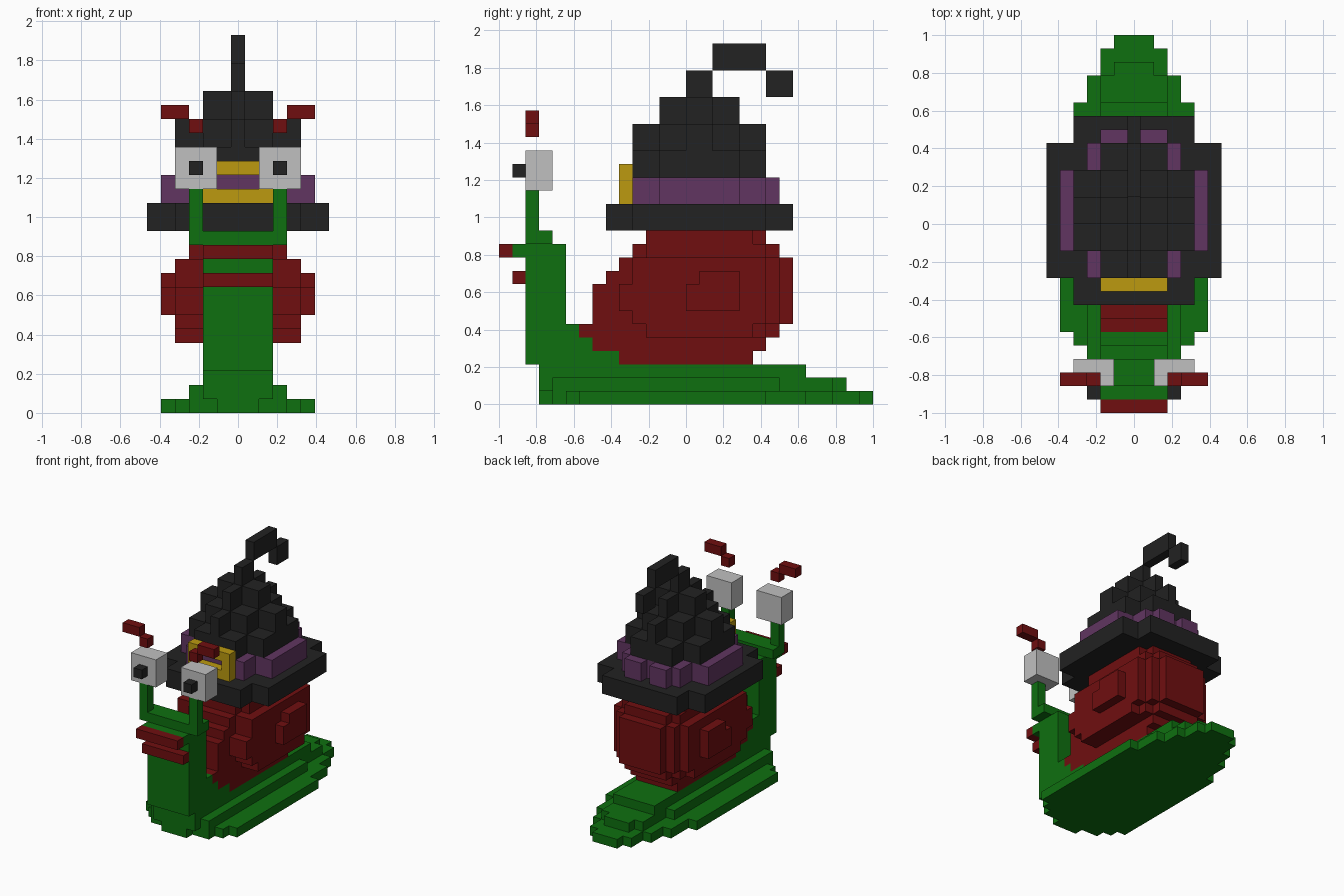
import bpy, bmesh

cube = bpy.data.objects.get("Cube")
if cube:
    bpy.data.objects.remove(cube, do_unlink=True)

V = 1 / 14  # size of one block


def material(name, rgb):
    m = bpy.data.materials.new(name)
    m.use_nodes = True
    m.diffuse_color = (*rgb, 1)
    bsdf = next(n for n in m.node_tree.nodes if n.type == 'BSDF_PRINCIPLED')
    bsdf.inputs["Base Color"].default_value = (*rgb, 1)
    bsdf.inputs["Roughness"].default_value = 0.8
    return m


GREEN = material("green", (0.0045, 0.162, 0.0050))
RED = material("dark red", (0.162, 0.0045, 0.0050))
BLACK = material("black", (0.0160, 0.0160, 0.0160))
PURPLE = material("purple", (0.119, 0.036, 0.119))
GOLD = material("gold", (0.503, 0.323, 0.0052))
GREY = material("light grey", (0.527, 0.527, 0.527))

# Outward direction and the four corners of each side of a block
SIDES = []
for axis in range(3):
    for s in (0, 1):
        step = [0, 0, 0]
        step[axis] = 2 * s - 1
        u, w = (axis + 1) % 3, (axis + 2) % 3
        ring = []
        for cu, cw in ((0, 0), (1, 0), (1, 1), (0, 1)):
            c = [0, 0, 0]
            c[axis], c[u], c[w] = s, cu, cw
            ring.append(tuple(c))
        SIDES.append((tuple(step), ring if s else ring[::-1]))


def blocks(name, mat, boxes, sides=(1, -1)):
    """Skin a union of boxes (x from, x to, y0, y1, z0, z1).
    x counts block columns out from the middle column, on the given sides."""
    cells = {(s * x, y, z)
             for a, b, y0, y1, z0, z1 in boxes for s in sides
             for x in range(a, b + 1)
             for y in range(y0, y1) for z in range(z0, z1)}
    bm = bmesh.new()
    verts = {}

    def vert(p):
        if p not in verts:
            verts[p] = bm.verts.new(((p[0] - 0.5) * V, p[1] * V, p[2] * V))
        return verts[p]

    for c in sorted(cells):
        for step, ring in SIDES:
            if tuple(i + j for i, j in zip(c, step)) not in cells:
                bm.faces.new([vert(tuple(i + j for i, j in zip(c, r)))
                              for r in ring])
    # Merge flat runs of blocks into larger faces
    bmesh.ops.dissolve_limit(bm, angle_limit=0.01, verts=bm.verts[:],
                             edges=bm.edges[:], delimit={'NORMAL'})
    me = bpy.data.meshes.new(name)
    bm.to_mesh(me)
    bm.free()
    me.materials.append(mat)
    ob = bpy.data.objects.new(name, me)
    bpy.context.collection.objects.link(ob)
    return ob


# Foot: three stepped layers
blocks("foot", GREEN, [
    (0, 1, -11, 14, 0, 1), (0, 2, -10, 13, 0, 1), (0, 3, -10, 11, 0, 1),
    (0, 4, -9, 9, 0, 1), (0, 5, -8, 6, 0, 1),
    (0, 1, -11, 12, 1, 2), (0, 2, -11, 11, 1, 2), (0, 3, -10, 7, 1, 2),
    (0, 2, -11, 9, 2, 3)])

# Neck, head and the slope behind the neck
blocks("neck_and_head", GREEN, [
    (0, 2, -12, -9, 3, 12), (0, 3, -12, -10, 12, 13), (0, 2, -13, -12, 11, 12),
    (0, 2, -9, -8, 3, 6), (0, 2, -8, -7, 3, 5), (0, 2, -7, -5, 3, 4)])

# Mouth
blocks("upper_lip", RED, [(0, 2, -14, -13, 11, 12)])
blocks("lower_lip", RED, [(0, 2, -13, -12, 9, 10)])

# Eyes, stalks and brows
for side, s in (("left", 1), ("right", -1)):
    blocks(side + "_eye_stalk", GREEN, [(3, 3, -12, -11, 13, 16)], (s,))
    blocks(side + "_eye", GREY, [(2, 4, -12, -10, 16, 19)], (s,))
    blocks(side + "_pupil", BLACK, [(3, 3, -13, -12, 17, 18)], (s,))
    blocks(side + "_brow", RED, [(3, 3, -12, -11, 20, 21),
                                 (4, 5, -12, -11, 21, 22)], (s,))

# Shell: discs that narrow outwards, as rows (y0, y1, z0, z1)
CORE = [(-5, 5, 3, 4), (-7, 6, 4, 5), (-8, 7, 5, 6), (-7, 8, 6, 9),
        (-6, 8, 9, 10), (-5, 8, 10, 11), (-4, 7, 11, 12), (-3, 6, 12, 13)]
MIDDLE = [(-3, 6, 5, 6), (-4, 7, 6, 7), (-5, 7, 7, 9), (-4, 7, 9, 11),
          (-3, 6, 11, 12), (-3, 5, 12, 13)]
OUTER = [(-3, 5, 5, 6), (-4, 6, 6, 7), (-5, 6, 7, 9), (-4, 6, 9, 11)]
SPIRAL_END = [(0, 4, 7, 9), (1, 4, 9, 10)]
blocks("shell", RED, [(0, half, *row)
                      for half, rows in ((2, CORE), (3, MIDDLE), (4, OUTER),
                                         (5, SPIRAL_END))
                      for row in rows])

# Hat brim, band and buckle
blocks("hat_brim", BLACK, [(0, 6, -4, 6, 13, 15), (0, 4, -6, 8, 13, 15)])
blocks("hat_band", PURPLE, [(0, 5, -2, 4, 15, 17), (0, 3, -4, 6, 15, 17),
                            (1, 2, 6, 7, 15, 17)])
blocks("hat_buckle", GOLD, [(0, 2, -5, -4, 15, 16), (2, 2, -5, -4, 16, 17),
                            (0, 2, -5, -4, 17, 18)])

# Hat cone: diamond tiers, each two blocks high
tiers = []
for z, size in ((17, 3), (19, 2), (21, 1), (23, 0)):
    for k in range(size + 1):
        half = 2 * k
        reach = 2 * (size - k)
        if half <= 4 and reach <= 4:
            tiers.append((0, half, -reach, 2 + reach, z, z + 2))
blocks("hat_cone", BLACK, tiers)

# Bent hat tip
blocks("hat_tip", BLACK, [(0, 0, 2, 6, 25, 27), (0, 0, 6, 8, 23, 25)])
